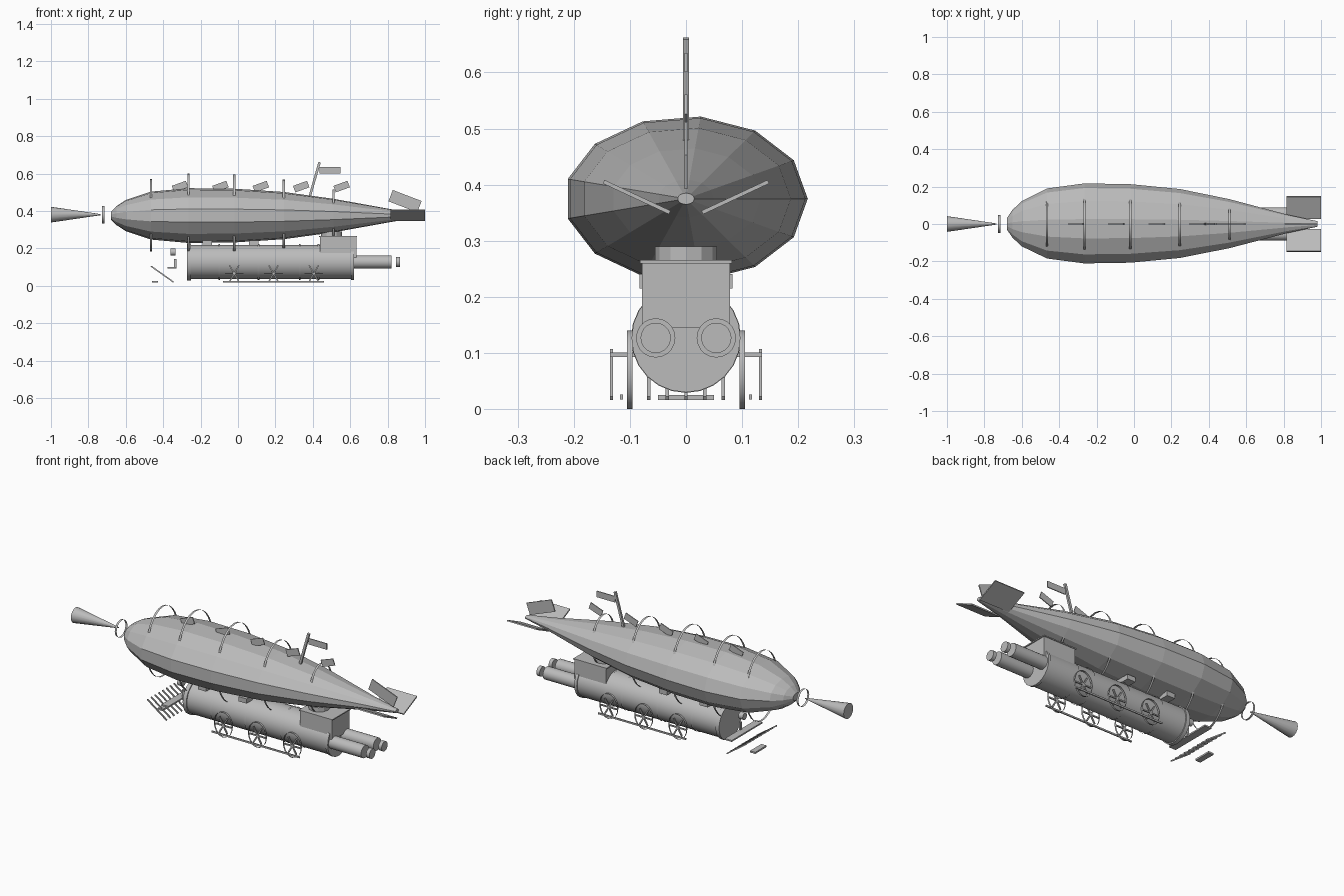
import bpy, bmesh, math
from math import sin, cos, pi, radians
from mathutils import Matrix, Vector

if "Cube" in bpy.data.objects:
    bpy.data.objects.remove(bpy.data.objects["Cube"])

grey = bpy.data.materials.new("plain grey")
grey.use_nodes = True
grey.diffuse_color = (0.5, 0.5, 0.5, 1)
grey.node_tree.nodes["Principled BSDF"].inputs["Base Color"].default_value = (0.5, 0.5, 0.5, 1)


def finish(name, bm, smooth=False):
    bmesh.ops.recalc_face_normals(bm, faces=bm.faces)
    mesh = bpy.data.meshes.new(name)
    bm.to_mesh(mesh)
    bm.free()
    mesh.materials.append(grey)
    obj = bpy.data.objects.new(name, mesh)
    bpy.context.collection.objects.link(obj)
    if smooth:
        bpy.ops.object.select_all(action='DESELECT')
        obj.select_set(True)
        bpy.context.view_layer.objects.active = obj
        bpy.ops.object.shade_smooth_by_angle(angle=radians(35))
    return obj


def box(name, center, size, rot=0, axis='Y'):
    bm = bmesh.new()
    m = Matrix.Translation(center) @ Matrix.Rotation(radians(rot), 4, axis)
    bmesh.ops.create_cube(bm, size=1, matrix=m @ Matrix.Diagonal((*size, 1)))
    return finish(name, bm)


def loft(name, sections, z, sides, cap=True, smooth=False, y=0):
    """Skin elliptical rings (x, half width, half height) along x."""
    bm = bmesh.new()
    rings = []
    for x, w, h in sections:
        rings.append([bm.verts.new((x, y + w * cos(2 * pi * i / sides),
                                    z + h * sin(2 * pi * i / sides))) for i in range(sides)])
    for a, b in zip(rings, rings[1:]):
        for i in range(sides):
            j = (i + 1) % sides
            bm.faces.new((a[i], a[j], b[j], b[i]))
    if cap:
        bm.faces.new(rings[0])
        bm.faces.new(rings[-1])
    return finish(name, bm, smooth)


def tube(name, x0, x1, r, z, y=0, sides=20):
    return loft(name, [(x0, r, r), (x1, r, r)], z, sides, True, True, y)


def band(name, x, w, h, z, width=0.012, sides=28):
    return loft(name, [(x - width / 2, w, h), (x + width / 2, w, h)], z, sides, False, True)


# Gas envelope
AXIS = 0.375
widths = [(-0.68, 0.03), (-0.65, 0.075), (-0.6, 0.123), (-0.465, 0.19), (-0.265, 0.217),
          (-0.02, 0.213), (0.245, 0.187), (0.51, 0.133), (0.82, 0.05), (0.98, 0.015)]
loft("envelope", [(x, w, w * 0.68) for x, w in widths], AXIS, 13)

# Thin upright hoops crossing the envelope
for x, w in widths[3:8]:
    band("envelope_hoop", x, w * 0.72, w * 1.02, AXIS + 0.003)

# Nose ring and trailing cone
band("nose_ring", -0.72, 0.047, 0.047, 0.38)
loft("nose_cone", [(-1, 0.042, 0.042), (-0.735, 0.003, 0.003)], 0.38, 16, True, True)

# Pennants along the ridge
for i in range(5):
    box("pennant", (-0.31 + 0.216 * i, 0, 0.53), (0.08, 0.005, 0.037), -20)

# Mast and its flag
box("mast", (0.408, 0, 0.562), (0.013, 0.011, 0.205), 16)
box("mast_flag", (0.492, 0, 0.618), (0.112, 0.005, 0.034))

# Tail fins
box("upright_tail_fin", (0.893, 0, 0.452), (0.165, 0.006, 0.065), 21)
for s in (-1, 1):
    box("side_tail_fin", (0.908, s * 0.088, 0.378), (0.184, 0.13, 0.007), s * 25, 'X')

# Boiler with flanges and straps
BZ = 0.127
tube("boiler", -0.26, 0.615, 0.092, BZ, sides=24)
tube("front_flange", -0.272, -0.25, 0.098, BZ, sides=24)
tube("rear_flange", 0.605, 0.62, 0.097, BZ, sides=24)
for x in (-0.1, 0.11, 0.33, 0.43):
    band("boiler_strap", x, 0.096, 0.096, BZ, 0.01)

# Cab and supports holding the boiler under the envelope
box("cab", (0.535, 0, 0.203), (0.195, 0.156, 0.116))
box("cab_roof", (0.535, 0, 0.263), (0.205, 0.164, 0.006))
bm = bmesh.new()
bmesh.ops.create_cone(bm, cap_ends=True, segments=12, radius1=0.055, radius2=0.055,
                      depth=0.026, matrix=Matrix.Translation((0.5, 0, 0.277)))
finish("cab_mount", bm)
for x in (-0.165, 0.085):
    box("support_saddle", (x, 0, 0.228), (0.05, 0.165, 0.026))

# Twin exhaust pipes with loose end caps
for s in (-1, 1):
    tube("exhaust_pipe", 0.6, 0.82, 0.035, BZ, s * 0.054)
    tube("exhaust_cap", 0.845, 0.865, 0.027, BZ, s * 0.054)

# Wheels with thin tyres and crossed spokes, plus coupling rods
for s in (-1, 1):
    for x in (-0.02, 0.19, 0.405):
        bm = bmesh.new()
        rows = [[bm.verts.new((x + 0.055 * cos(2 * pi * i / 20), s * 0.1 + dy,
                               0.07 + 0.07 * sin(2 * pi * i / 20))) for i in range(20)]
                for dy in (-0.005, 0.005)]
        for i in range(20):
            j = (i + 1) % 20
            bm.faces.new((rows[0][i], rows[0][j], rows[1][j], rows[1][i]))
        finish("wheel_tyre", bm, True)
        for a in (-30, 30, 90):
            box("wheel_spoke", (x, s * 0.1, 0.065), (0.007, 0.007, 0.1), a)
    box("coupling_rod", (0.19, s * 0.115, 0.022), (0.54, 0.006, 0.009))

# Slatted guard ahead of the boiler
for i in range(-4, 5):
    box("guard_slat", (-0.405, i * 0.0332, 0.062), (0.147, 0.006, 0.007), 35.3)
box("guard_shelf", (-0.355, 0, 0.097), (0.042, 0.27, 0.008))
box("guard_step", (-0.445, 0, 0.021), (0.032, 0.1, 0.009))

# Lamp on a post
box("lamp_post", (-0.335, 0, 0.118), (0.012, 0.012, 0.05))
tube("lamp", -0.362, -0.335, 0.019, 0.18, sides=12)

# Ground contact is the lowest point of the tyres at z = 0
